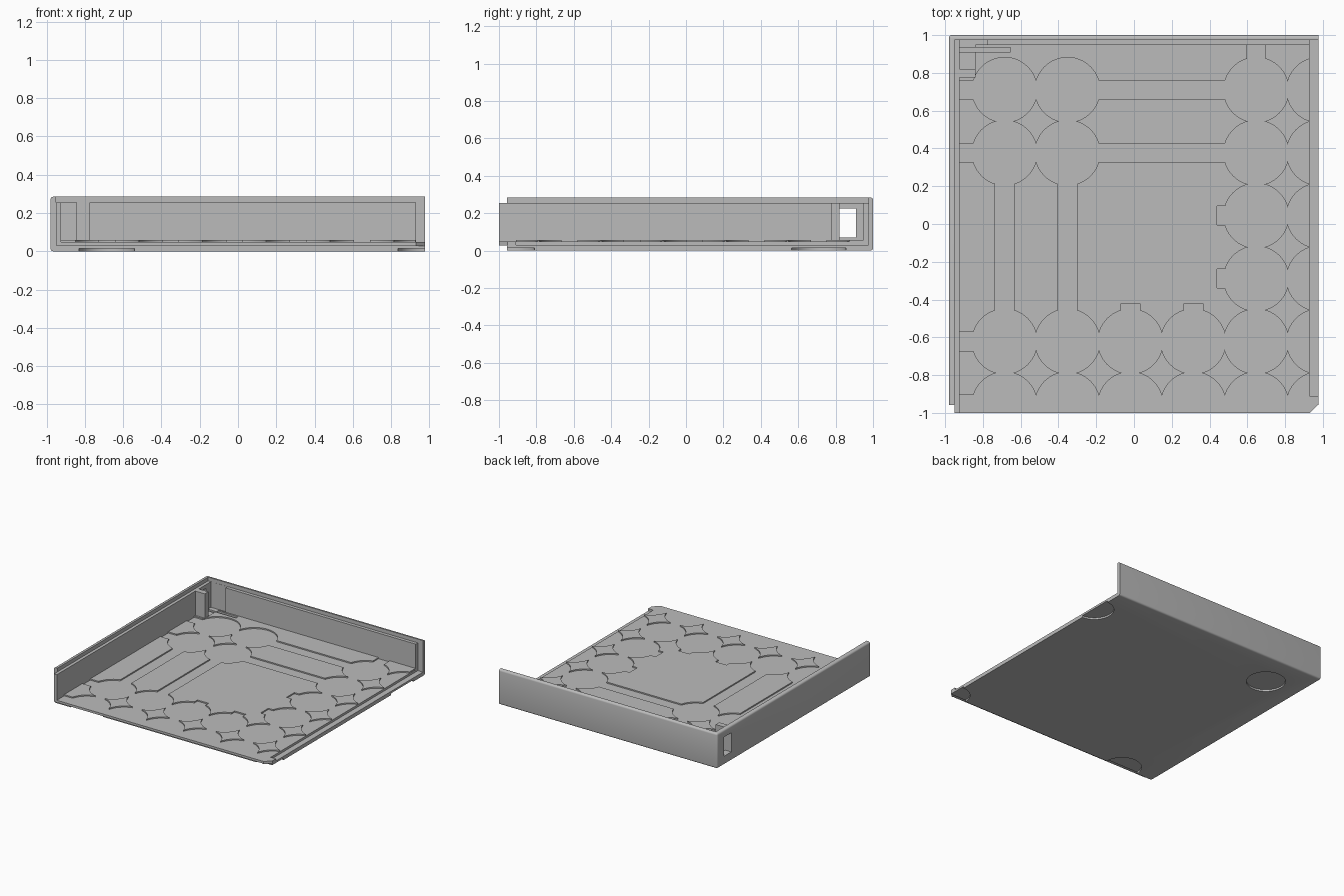
import bpy, bmesh, math

cube = bpy.data.objects.get("Cube")
if cube:
    bpy.data.objects.remove(cube, do_unlink=True)

grey = bpy.data.materials.new("plain_grey")
grey.use_nodes = True
colour = (0.5, 0.5, 0.5, 1)
grey.diffuse_color = colour
grey.node_tree.nodes["Principled BSDF"].inputs["Base Color"].default_value = colour


def finish(bm, name):
    bmesh.ops.recalc_face_normals(bm, faces=bm.faces)
    mesh = bpy.data.meshes.new(name)
    bm.to_mesh(mesh)
    bm.free()
    mesh.materials.append(grey)
    ob = bpy.data.objects.new(name, mesh)
    bpy.context.scene.collection.objects.link(ob)
    return ob


def prism(name, points, z0, z1, round_test=None, radius=0.015):
    bm = bmesh.new()
    face = bm.faces.new([bm.verts.new((x, y, z0)) for x, y in points])
    out = bmesh.ops.extrude_face_region(bm, geom=[face])
    for v in out["geom"]:
        if isinstance(v, bmesh.types.BMVert):
            v.co.z = z1
    if round_test:
        edges = [e for e in bm.edges if round_test((e.verts[0].co + e.verts[1].co) / 2)]
        bmesh.ops.bevel(bm, geom=edges, offset=radius, segments=4, profile=0.5,
                        affect='EDGES')
    return finish(bm, name)


def box(name, x0, x1, y0, y1, z0, z1, round_test=None):
    return prism(name, [(x0, y0), (x1, y0), (x1, y1), (x0, y1)], z0, z1, round_test)


def disc(name, x, y, r, z0, z1):
    n = 64
    ring = [(x + r * math.cos(math.tau * i / n), y + r * math.sin(math.tau * i / n))
            for i in range(n)]
    return prism(name, ring, z0, z1)


def cut(target, cutters):
    group = bpy.data.collections.new("cutters")
    for c in cutters:
        group.objects.link(c)
        c.hide_render = True
    mod = target.modifiers.new("cut", 'BOOLEAN')
    mod.operation = 'DIFFERENCE'
    mod.operand_type = 'COLLECTION'
    mod.collection = group
    mod.solver = 'EXACT'
    bpy.context.view_layer.update()
    bpy.context.view_layer.objects.active = target
    bpy.ops.object.modifier_apply(modifier=mod.name)
    for c in cutters:
        bpy.data.objects.remove(c, do_unlink=True)
    bpy.data.collections.remove(group)


LEFT, RIGHT, FRONT, BACK = -0.98, 0.976, -0.957, 1.0
TOP, LIP, FLOOR, PLATE = 0.285, 0.255, 0.048, 0.03
COLS = [-0.685 + 0.333 * i for i in range(6)]
ROWS = [-0.955 + 0.333 * i for i in range(6)]


# Outer shell: floor plate with two walls, rounded on its closed sides
def closed_edge(p):
    return ((abs(p.x - LEFT) < 0.001) + (abs(p.y - BACK) < 0.001)
            + (p.z < 0.001 or p.z > TOP - 0.001)) >= 2


def side_window():
    return box("window_cutter", -1.2, -0.9, 0.82, 0.91, 0.07, 0.225)


outer = box("outer_shell", LEFT, RIGHT, FRONT, BACK, 0, TOP, closed_edge)
cut(outer, [box("room_cutter", -0.95, 2, -2, 0.975, PLATE, 1)])
cut(outer, [side_window()] + [disc("foot_cutter", x, y, 0.145, -0.1, 0.014)
            for x in (COLS[0], COLS[-1]) for y in (ROWS[0], ROWS[-1])])

# Inner liner: offset to form the tongue in front and the rebate at the open side
liner = box("inner_liner", -0.95, 0.93, -1, 0.975, PLATE, LIP)
cut(liner, [box("room_cutter", -0.925, 2, -2, 0.948, FLOOR, 1)])
cut(liner, [side_window(),
            box("slot_cutter", -0.925, -0.775, 0.9, 0.974, FLOOR, 1),
            box("groove_cutter", -0.925, -0.655, 0.91, 0.935, 0.036, 0.1)])

# Chamfered tab at the open corner
prism("corner_tab", [(0.92, -1), (0.93, -1), (RIGHT, -0.955), (RIGHT, -0.91),
                     (0.92, -0.91)], 0.027, FLOOR)

# Post beside the window
box("corner_post", -0.93, -0.84, 0.775, 0.82, 0.04, LIP)

# Raised floor pattern, left over between round places and channels
pattern = box("floor_pattern", -0.93, 0.928, -0.908, 0.95, 0.04, 0.058)
places = [(x, y) for i, x in enumerate(COLS) for j, y in enumerate(ROWS)
          if j < 2 or i > 3 or (i < 2 and j > 3)]
cutters = [disc("place_cutter", x, y, 0.172, 0, 0.1) for x, y in places]


def channel(x0, x1, y0, y1):
    w = 0.05
    if x0 == x1:
        x0, x1 = x0 - w, x1 + w
    else:
        y0, y1 = y0 - w, y1 + w
    cutters.append(box("channel_cutter", x0, x1, y0, y1, 0, 0.1))


for y in (ROWS[0], ROWS[1]):
    channel(-1, COLS[0], y, y)
for y in (ROWS[4], ROWS[5]):
    channel(-1, COLS[4], y, y)
for x in COLS[:2]:
    channel(x, x, ROWS[1], ROWS[4])
for x in COLS[2:4]:
    channel(x, x, ROWS[1], -0.42)
for y in ROWS[2:4]:
    channel(0.44, COLS[4], y, y)
channel(COLS[4], COLS[4], ROWS[5], 1)
cutters.append(box("corner_cutter", -1, -0.84, 0.775, 1, 0, 0.1))
cutters.append(box("groove_cutter", -0.9, -0.655, 0.91, 0.935, 0, 0.1))
cut(pattern, cutters)

# Smooth the rounded faces, keep the hard edges
for ob in (outer, pattern):
    bpy.ops.object.select_all(action='DESELECT')
    ob.select_set(True)
    bpy.context.view_layer.objects.active = ob
    bpy.ops.object.shade_smooth_by_angle(angle=math.radians(30))
